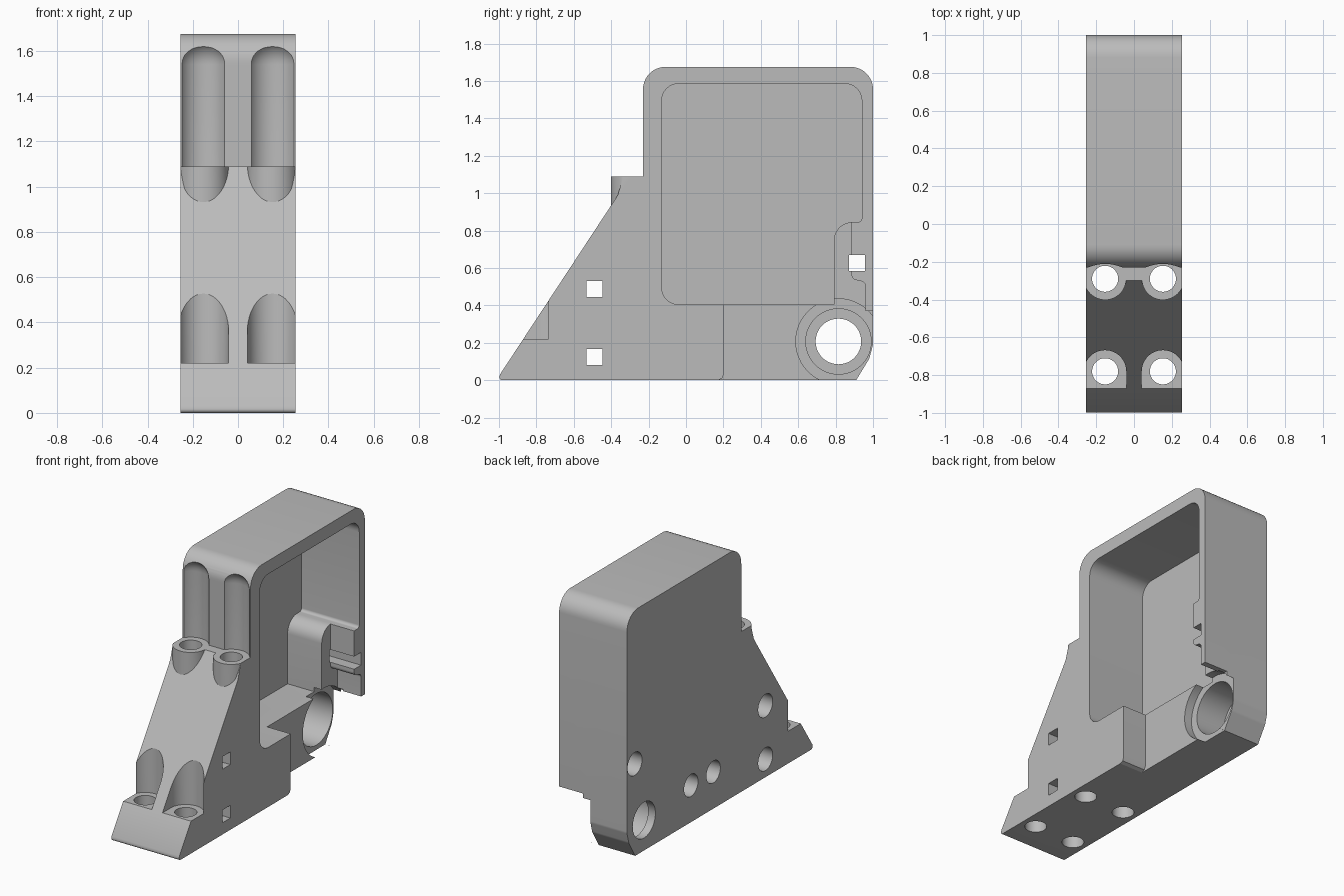
import bpy, bmesh, math
from mathutils import Vector, Matrix

cube = bpy.data.objects.get("Cube")
if cube:
    bpy.data.objects.remove(cube, do_unlink=True)

grey = bpy.data.materials.new("plain grey")
grey.use_nodes = True
COLOUR = (0.5, 0.5, 0.5, 1)
grey.diffuse_color = COLOUR
grey.node_tree.nodes["Principled BSDF"].inputs["Base Color"].default_value = COLOUR


def finish(name, bm):
    bmesh.ops.recalc_face_normals(bm, faces=bm.faces)
    mesh = bpy.data.meshes.new(name)
    bm.to_mesh(mesh)
    bm.free()
    mesh.materials.append(grey)
    ob = bpy.data.objects.new(name, mesh)
    bpy.context.collection.objects.link(ob)
    return ob


def rounded(points, steps=10):
    """Turn (y, z, radius) corners into an outline with round corners."""
    out = []
    for i, p in enumerate(points):
        c = Vector(p[:2])
        r = p[2] if len(p) > 2 else 0
        if not r:
            out.append(c)
            continue
        a = (Vector(points[i - 1][:2]) - c).normalized()
        b = (Vector(points[(i + 1) % len(points)][:2]) - c).normalized()
        half = a.angle(b) / 2
        centre = c + (a + b).normalized() * r / math.sin(half)
        start = c + a * r / math.tan(half) - centre
        end = c + b * r / math.tan(half) - centre
        sweep = start.angle_signed(end)
        for k in range(steps + 1):
            out.append(centre + Matrix.Rotation(-sweep * k / steps, 2) @ start)
    return out


def extrude(name, points, x0, x1):
    """Solid with a side outline, spanning x0 to x1."""
    bm = bmesh.new()
    face = bm.faces.new([bm.verts.new((x0, p.x, p.y)) for p in rounded(points)])
    geo = bmesh.ops.extrude_face_region(bm, geom=[face])["geom"]
    bmesh.ops.translate(bm, vec=(x1 - x0, 0, 0),
                        verts=[v for v in geo if isinstance(v, bmesh.types.BMVert)])
    return finish(name, bm)


def box(name, x0, x1, y0, y1, z0, z1):
    return extrude(name, [(y0, z0), (y1, z0), (y1, z1), (y0, z1)], x0, x1)


def lathe(name, rings, matrix, sides=48):
    """Stack of (radius, height) rings, closed at both ends."""
    bm = bmesh.new()
    loops = []
    for r, h in rings:
        loops.append([bm.verts.new((r * math.cos(t), r * math.sin(t), h))
                      for t in (2 * math.pi * k / sides for k in range(sides))])
    for lo, hi in zip(loops, loops[1:]):
        for k in range(sides):
            n = (k + 1) % sides
            bm.faces.new((lo[k], lo[n], hi[n], hi[k]))
    bm.faces.new(loops[0])
    bm.faces.new(loops[-1])
    bm.transform(matrix)
    return finish(name, bm)


def post(name, r, x, y, z0, z1, dome=False):
    rings = [(r, z0), (r, z1)]
    if dome:
        rings += [(r * math.cos(a), z1 + r * math.sin(a))
                  for a in (math.radians(d) for d in range(10, 90, 10))]
    return lathe(name, rings, Matrix.Translation((x, y, 0)))


def bore(name, r, y, z, x0, x1):
    turn = Matrix.Translation((0, y, z)) @ Matrix.Rotation(math.pi / 2, 4, 'Y')
    return lathe(name, [(r, x0), (r, x1)], turn)


# Body outline: tall case with a sloped foot
body = extrude("housing", [
    (-1.0, 0, 0.015), (0.91, 0), (0.98, 0.115, 0.06), (1.0, 0.19, 0.06),
    (1.0, 1.675, 0.12), (-0.23, 1.675, 0.12), (-0.23, 1.09), (-0.298, 1.09),
    (-0.995, 0.03)], -0.3, 0.3)


def combine(tool, operation='DIFFERENCE'):
    mod = body.modifiers.new("join", 'BOOLEAN')
    mod.operation = operation
    mod.solver = 'EXACT'
    mod.object = tool
    bpy.context.view_layer.update()
    graph = bpy.context.evaluated_depsgraph_get()
    mesh = bpy.data.meshes.new_from_object(body.evaluated_get(graph))
    body.modifiers.clear()
    body.data = mesh
    bpy.data.objects.remove(tool, do_unlink=True)


# Upper screw bosses with their flared outer sides
SCREW_X, SCREW_R = 0.153, 0.112
for s in (-1, 1):
    combine(post("boss", SCREW_R, s * SCREW_X, -0.29, 0.75, 1.09), 'UNION')
    flare = [(-0.42, 0.9), (-0.365, 0.99), (-0.335, 1.09), (-0.25, 1.09), (-0.25, 0.9)]
    combine(extrude("flare", flare, *sorted((s * SCREW_X, s * 0.31))), 'UNION')
combine(box("trim", -0.255, 0.255, -2, 2, -1, 3), 'INTERSECT')

# Driver clearance, screw seats and vertical screw holes
for s in (-1, 1):
    x = s * SCREW_X
    combine(post("clearance", SCREW_R, x, -0.29, 1.09, 1.54, dome=True))
    combine(post("seat", SCREW_R, x, -0.78, 0.22, 0.9))
    combine(box("seat_front", *sorted((s * (SCREW_X - SCREW_R), s * 0.3)),
                -1.2, -0.78, 0.22, 0.6))
    for y in (-0.29, -0.78):
        combine(post("screw_hole", 0.069, x, y, -0.1, 1.3))

# Deep case pocket
combine(extrude("pocket", [
    (-0.13, 0.405, 0.09), (0.79, 0.405), (0.79, 0.845, 0.1), (0.94, 0.845, 0.02),
    (0.94, 1.585, 0.09), (-0.13, 1.585, 0.09)], -0.18, 0.4))

# Shallow lower step, leaving the shaped rear wall
combine(extrude("step", [
    (0.14, -0.1), (0.17, 0), (0.193, 0.01), (0.203, 0.035), (0.203, 0.6), (0.7, 0.6),
    (0.7, 0.9), (0.885, 0.9), (0.885, 0.54, 0.03), (0.96, 0.525, 0.03),
    (0.96, 0.37), (1.1, 0.37), (1.1, -0.1)], 0.077, 0.4))

# Pivot recess, counterbore and through hole
for r, x0, x1 in ((0.228, 0.02, 0.12), (0.175, -0.2, 0.1), (0.122, -0.4, 0.1)):
    combine(bore("pivot", r, 0.815, 0.207, x0, x1))

# Square nut holes with round openings on the closed side
for y, z in ((-0.49, 0.487), (-0.49, 0.123), (0.915, 0.627)):
    combine(box("nut", -0.4, 0.4, y - 0.043, y + 0.043, z - 0.043, z + 0.043))
    combine(bore("screw_head", 0.078, y, z, -0.4, -0.14))

# Blind holes on the closed side
for y in (0.31, 0.07):
    combine(bore("blind_hole", 0.075, y, 0.25, -0.4, -0.05))

bpy.ops.object.select_all(action='DESELECT')
body.select_set(True)
bpy.context.view_layer.objects.active = body
bpy.ops.object.shade_smooth_by_angle(angle=math.radians(30))
